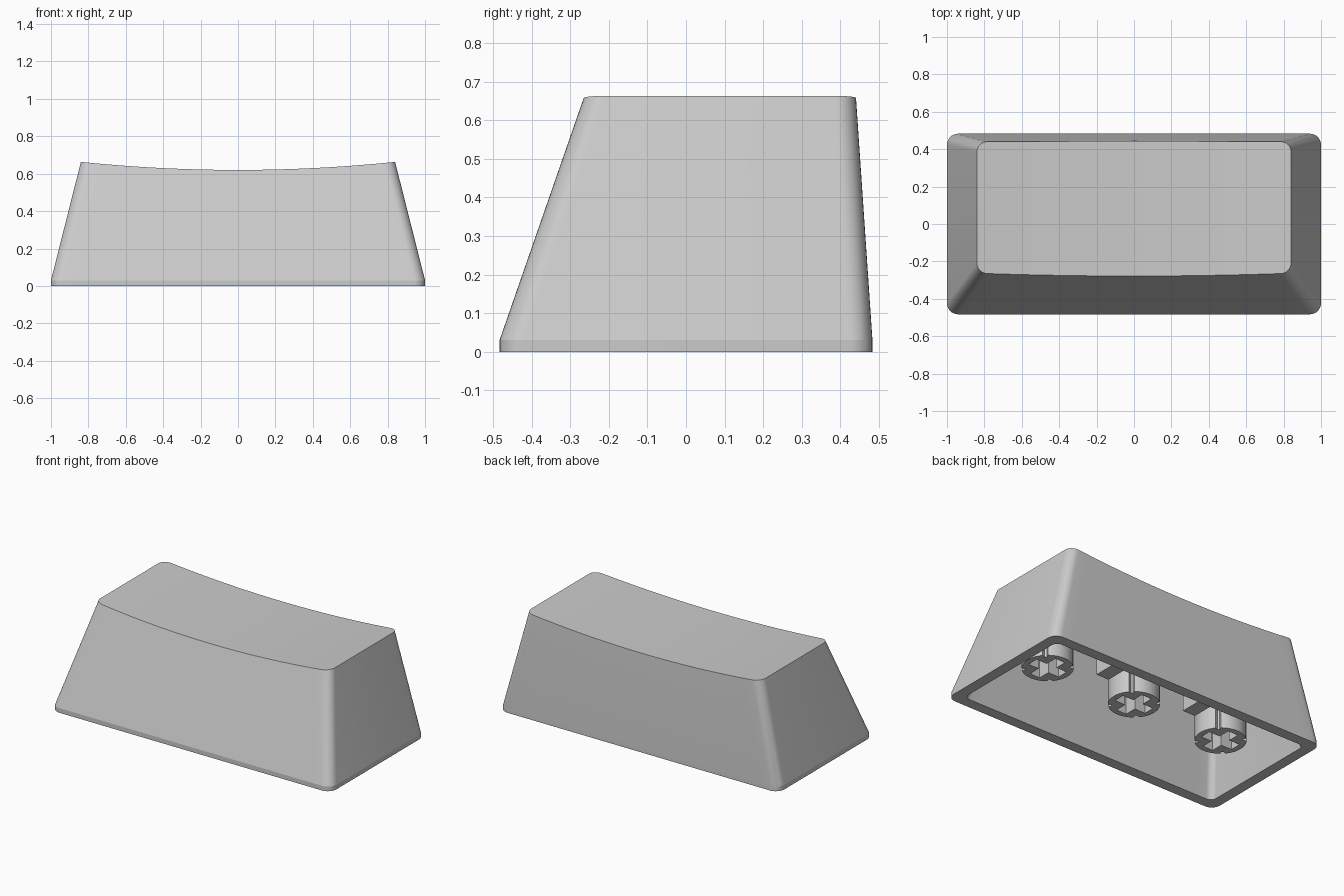
import bpy, bmesh, math

if "Cube" in bpy.data.objects:
    bpy.data.objects.remove(bpy.data.objects["Cube"], do_unlink=True)

grey = bpy.data.materials.new("light grey plastic")
grey.use_nodes = True
grey.diffuse_color = (0.6, 0.6, 0.6, 1)
grey.node_tree.nodes["Principled BSDF"].inputs["Base Color"].default_value = grey.diffuse_color

FRONT_SLOPE, BACK_SLOPE = 0.35, 0.068


def activate(obj):
    bpy.ops.object.select_all(action="DESELECT")
    obj.select_set(True)
    bpy.context.view_layer.objects.active = obj


def smooth(obj, degrees):
    activate(obj)
    bpy.ops.object.shade_smooth_by_angle(angle=math.radians(degrees))


def finish(bm, name, degrees):
    bmesh.ops.recalc_face_normals(bm, faces=bm.faces)
    mesh = bpy.data.meshes.new(name)
    bm.to_mesh(mesh)
    bm.free()
    mesh.materials.append(grey)
    obj = bpy.data.objects.new(name, mesh)
    bpy.context.collection.objects.link(obj)
    smooth(obj, degrees)
    return obj


def rounded_ring(bm, hx, y0, y1, r, z, dish=0.0, arc=8, straight=24):
    """Front and back rows of a rounded rectangle, sunk by dish in the middle."""
    half = [(hx - r + r * math.cos(a), r - r * math.sin(a))
            for a in (math.pi / 2 * i / arc for i in range(arc + 1))]
    inner = hx - r
    row = [(-x, d) for x, d in half]
    row += [(-inner + 2 * inner * i / straight, 0) for i in range(1, straight)]
    row += half[::-1]
    front, back = [], []
    for x, inset in row:
        drop = dish * (1 - (x / hx) ** 2)
        front.append(bm.verts.new((x, y0 + inset - drop * FRONT_SLOPE, z - drop)))
        back.append(bm.verts.new((x, y1 - inset + drop * BACK_SLOPE, z - drop)))
    return front, back


def bridge(bm, low, high):
    a, b = low[0] + low[1][::-1], high[0] + high[1][::-1]
    for i in range(len(a)):
        j = (i + 1) % len(a)
        bm.faces.new((a[i], a[j], b[j], b[i]))


def cap(bm, ring):
    front, back = ring
    for i in range(len(front) - 1):
        bm.faces.new((front[i], front[i + 1], back[i + 1], back[i]))


# Hollow tapered shell with a dished top
bm = bmesh.new()
rings = [
    rounded_ring(bm, 0.80, -0.235, 0.38, 0.04, 0.57, 0.04),
    rounded_ring(bm, 0.93, -0.413, 0.413, 0.04, 0),
    rounded_ring(bm, 1.0, -0.483, 0.483, 0.06, 0),
    rounded_ring(bm, 1.0, -0.483, 0.483, 0.06, 0.03),
    rounded_ring(bm, 0.84, -0.263, 0.44, 0.055, 0.663, 0.043),
]
for low, high in zip(rings, rings[1:]):
    bridge(bm, low, high)
cap(bm, rings[0])
cap(bm, rings[-1])
finish(bm, "cap_shell", 12)


# Mounting stems: grooved round posts with a cross-shaped socket
def stem(name, x, bottom=0.115, top=0.575):
    outline = []
    for a in range(0, 360, 3):
        r = 0.13 if abs(a % 90 - 45) < 4 else 0.15
        outline.append((r * math.cos(math.radians(a)), r * math.sin(math.radians(a))))
    reach, w = 0.113, 0.036
    cross = []
    for k in range(4):
        c, s = math.cos(k * math.pi / 2), math.sin(k * math.pi / 2)
        for px, py in ((reach, -w), (reach, w), (w, w)):
            cross.append((px * c - py * s, px * s + py * c))
    curve = bpy.data.curves.new(name, "CURVE")
    curve.dimensions = "2D"
    curve.fill_mode = "BOTH"
    curve.extrude = (top - bottom) / 2
    for points in (outline, cross):
        spline = curve.splines.new("POLY")
        spline.points.add(len(points) - 1)
        for p, (px, py) in zip(spline.points, points):
            p.co = (px, py, 0, 1)
        spline.use_cyclic_u = True
    curve.materials.append(grey)
    obj = bpy.data.objects.new(name, curve)
    obj.location = (x, 0, (top + bottom) / 2)
    bpy.context.collection.objects.link(obj)
    activate(obj)
    bpy.ops.object.convert(target="MESH")
    smooth(bpy.context.view_layer.objects.active, 30)


for name, x in (("right_stem", -0.65), ("middle_stem", 0), ("left_stem", 0.65)):
    stem(name, x)

# Stiffening ribs between the stems, joined to the back wall
for name, x in (("right_rib", -0.325), ("left_rib", 0.325)):
    bm = bmesh.new()
    bmesh.ops.create_cube(bm, size=1)
    bmesh.ops.scale(bm, vec=(0.09, 0.3, 0.435), verts=bm.verts)
    bmesh.ops.translate(bm, vec=(x, 0.255, 0.3475), verts=bm.verts)
    finish(bm, name, 30)
